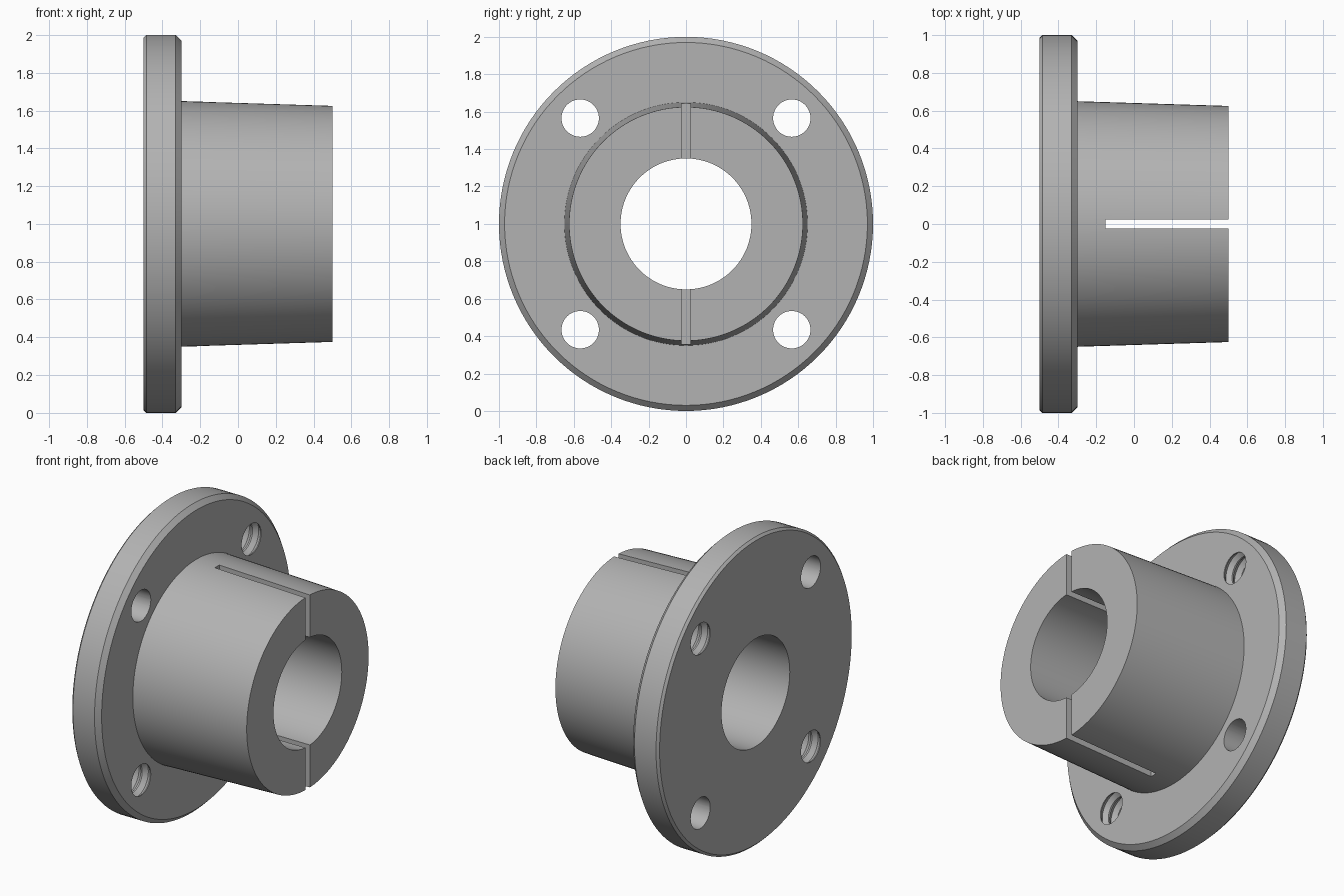
import bpy
import bmesh
from math import cos, sin, pi, radians

cube = bpy.data.objects.get("Cube")
if cube:
    bpy.data.objects.remove(cube, do_unlink=True)

CENTRE_Z = 1.0
BORE = 0.35
BOLT_CIRCLE = 0.8
HOLE = 0.1

steel = bpy.data.materials.new("grey_steel")
steel.use_nodes = True
grey = (0.45, 0.45, 0.45, 1)
steel.diffuse_color = grey
steel.node_tree.nodes["Principled BSDF"].inputs["Base Color"].default_value = grey


def add_object(name, bm):
    bmesh.ops.recalc_face_normals(bm, faces=bm.faces)
    mesh = bpy.data.meshes.new(name)
    bm.to_mesh(mesh)
    bm.free()
    mesh.materials.append(steel)
    obj = bpy.data.objects.new(name, mesh)
    bpy.context.collection.objects.link(obj)
    return obj


def lathe(name, profile, segments, y=0, z=CENTRE_Z, closed=True):
    """Turn (x, radius) points about an axis along x; open profiles get end caps."""
    bm = bmesh.new()
    rings = []
    for i in range(segments):
        a = 2 * pi * i / segments
        rings.append([bm.verts.new((x, y + r * cos(a), z + r * sin(a)))
                      for x, r in profile])
    count = len(profile)
    for i, ring in enumerate(rings):
        following = rings[(i + 1) % segments]
        for j in range(count if closed else count - 1):
            k = (j + 1) % count
            bm.faces.new((ring[j], ring[k], following[k], following[j]))
    if not closed:
        bm.faces.new([ring[0] for ring in rings])
        bm.faces.new([ring[-1] for ring in rings])
    return add_object(name, bm)


def cut(target, cutter):
    cutter.hide_render = True
    mod = target.modifiers.new("cut", 'BOOLEAN')
    mod.operation = 'DIFFERENCE'
    mod.solver = 'EXACT'
    mod.object = cutter
    bpy.context.view_layer.objects.active = target
    bpy.ops.object.modifier_apply(modifier=mod.name)
    bpy.data.objects.remove(cutter, do_unlink=True)


# Flange with chamfered rims, tapered hub and straight bore
bushing = lathe("flanged_bushing", [
    (-0.5, BORE), (-0.5, 0.985), (-0.485, 1.0), (-0.33, 1.0), (-0.3, 0.97),
    (-0.3, 0.65), (0.5, 0.625), (0.5, BORE)], 128)

# Slot splitting the hub at top and bottom
bm = bmesh.new()
bmesh.ops.create_cube(bm, size=1)
for v in bm.verts:
    v.co.x = 0.6 if v.co.x > 0 else -0.15
    v.co.y *= 0.046
    v.co.z = CENTRE_Z + v.co.z * 1.6
cut(bushing, add_object("slot_cutter", bm))

# Bolt holes: two plain, two threaded, on alternating diagonals
plain = [(-0.6, HOLE), (-0.2, HOLE)]
pitch = 0.2 / 3
threaded = [(-0.6, HOLE)]
for i in range(3):
    start = -0.5 + i * pitch
    threaded += [(start + 0.005, HOLE), (start + pitch / 2, HOLE + 0.022),
                 (start + pitch - 0.005, HOLE)]
threaded.append((-0.2, HOLE))
for i in range(4):
    a = pi / 4 + i * pi / 2
    cut(bushing, lathe("hole_cutter", plain if i % 2 else threaded, 48,
                       BOLT_CIRCLE * cos(a), CENTRE_Z + BOLT_CIRCLE * sin(a), False))

# Smooth turned surfaces with crisp edges
bpy.ops.object.select_all(action='DESELECT')
bushing.select_set(True)
bpy.context.view_layer.objects.active = bushing
bpy.ops.object.shade_smooth_by_angle(angle=radians(25))
